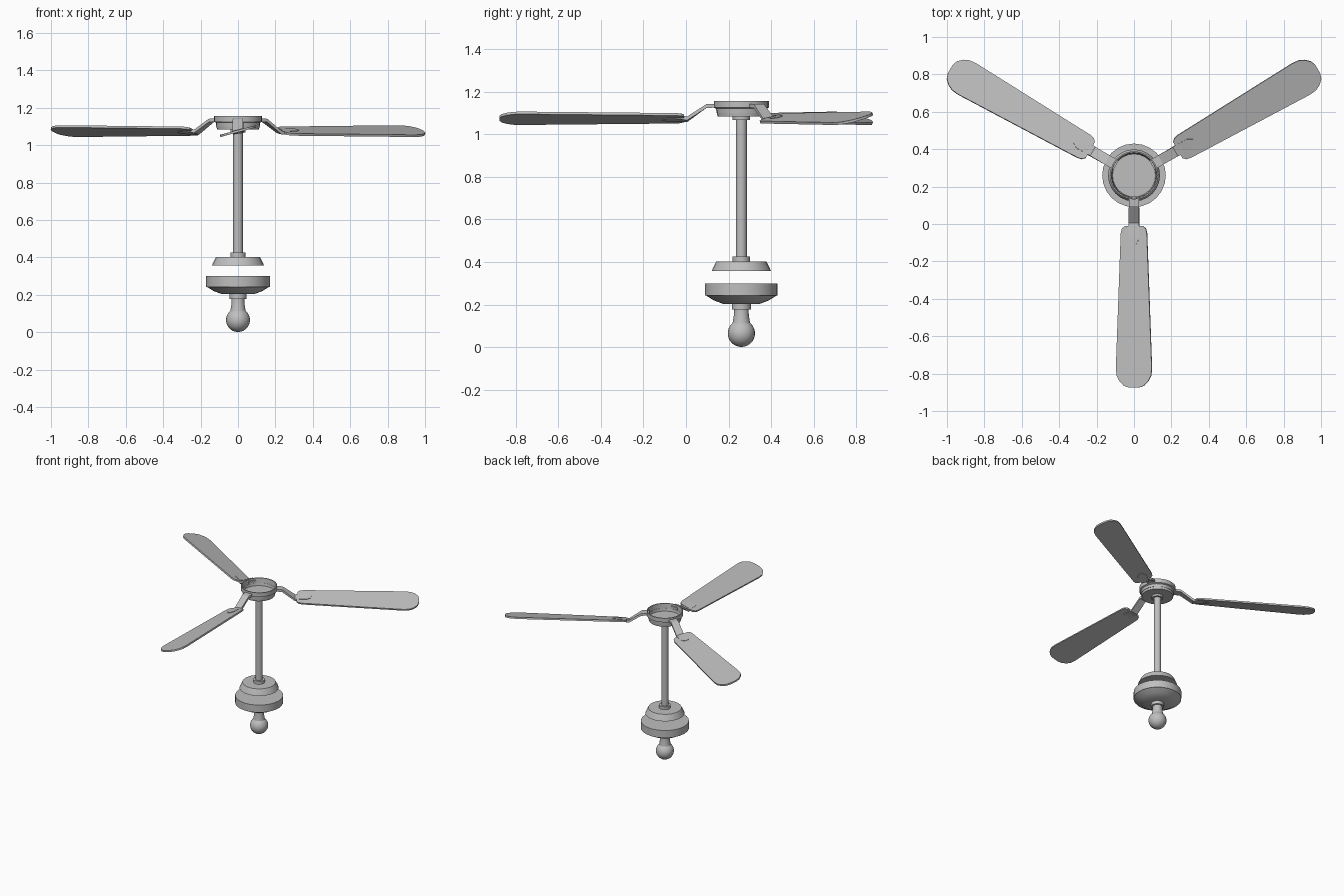
import bpy, bmesh, math
from mathutils import Matrix, Vector

cube = bpy.data.objects.get("Cube")
if cube:
    bpy.data.objects.remove(cube, do_unlink=True)

CENTRE_Y = 0.26
PITCH = math.radians(15)

grey = bpy.data.materials.new("plain_grey")
grey.use_nodes = True
colour = (0.52, 0.52, 0.52, 1)
grey.diffuse_color = colour
grey.node_tree.nodes["Principled BSDF"].inputs["Base Color"].default_value = colour


def finish(name, bm, smooth=True):
    bmesh.ops.recalc_face_normals(bm, faces=bm.faces)
    mesh = bpy.data.meshes.new(name)
    bm.to_mesh(mesh)
    bm.free()
    mesh.materials.append(grey)
    ob = bpy.data.objects.new(name, mesh)
    bpy.context.collection.objects.link(ob)
    if smooth:
        bpy.ops.object.select_all(action="DESELECT")
        ob.select_set(True)
        bpy.context.view_layer.objects.active = ob
        bpy.ops.object.shade_smooth_by_angle(angle=math.radians(30))
    return ob


def lathe(name, profile, sides=24):
    """Spin a (radius, height) profile about the fan axis."""
    bm = bmesh.new()
    verts = [bm.verts.new((r, CENTRE_Y, z)) for r, z in profile]
    edges = [bm.edges.new(pair) for pair in zip(verts, verts[1:])]
    bmesh.ops.spin(bm, geom=verts + edges, cent=(0, CENTRE_Y, 0), axis=(0, 0, 1),
                   angle=math.tau, steps=sides, use_duplicate=False)
    bmesh.ops.remove_doubles(bm, verts=bm.verts, dist=0.0005)
    finish(name, bm)


def pitched(r, w, z, angle, lift=0):
    """Point at distance r along the front blade, offset w across it."""
    return Vector((w * math.cos(angle) - lift * math.sin(angle), -r,
                   z + w * math.sin(angle) + lift * math.cos(angle)))


def place(bm, turn):
    bm.transform(Matrix.Translation((0, CENTRE_Y, 0)) @ Matrix.Rotation(turn, 4, "Z"))


def blade(name, turn):
    # Half outline as (distance, half width), mirrored for the other edge
    half = [(0.27, 0.05), (0.285, 0.066), (0.31, 0.072), (1.03, 0.099), (1.07, 0.095),
            (1.10, 0.08), (1.125, 0.055), (1.135, 0.025)]
    outline = half + [(r, -w) for r, w in reversed(half)]
    bm = bmesh.new()
    low = [bm.verts.new(pitched(r, w, 1.075, PITCH, -0.006)) for r, w in outline]
    face = bm.faces.new(low)
    top = bmesh.ops.extrude_face_region(bm, geom=[face])
    up = pitched(0, 0, 0, PITCH, 0.012)
    bmesh.ops.translate(bm, vec=up, verts=[v for v in top["geom"]
                                           if isinstance(v, bmesh.types.BMVert)])
    place(bm, turn)
    finish(name, bm, smooth=False)


def arm(name, turn):
    # Stations: distance, height, half width, twist
    stations = [(0.11, 1.135, 0.028, 0), (0.165, 1.132, 0.028, 0),
                (0.255, 1.07, 0.028, PITCH * 0.6), (0.29, 1.073, 0.03, PITCH),
                (0.34, 1.075, 0.03, PITCH), (0.37, 1.075, 0.012, PITCH)]
    bm = bmesh.new()
    rings = []
    for r, z, w, a in stations:
        rings.append([bm.verts.new(pitched(r, x, z, a, h))
                      for x, h in ((-w, -0.009), (w, -0.009), (w, 0.009), (-w, 0.009))])
    for a, b in zip(rings, rings[1:]):
        for i in range(4):
            j = (i + 1) % 4
            bm.faces.new((a[i], a[j], b[j], b[i]))
    bm.faces.new(rings[0])
    bm.faces.new(rings[-1])
    place(bm, turn)
    finish(name, bm, smooth=False)


# Bulb: round globe running into a narrow neck
globe = [(0.064 * math.sin(t), 0.065 - 0.064 * math.cos(t))
         for t in (math.radians(140) * i / 10 for i in range(11))]
lathe("bulb", [(0, globe[0][1])] + globe[1:] + [(0.035, 0.15), (0.034, 0.18), (0, 0.18)])
lathe("bulb_collar", [(0, 0.178), (0.045, 0.178), (0.045, 0.21), (0, 0.21)])

# Canopy: lower housing and the separate cap above it
lathe("lower_housing", [(0, 0.203), (0.085, 0.203), (0.13, 0.22), (0.165, 0.242),
                        (0.17, 0.242), (0.17, 0.30), (0, 0.30)])
lathe("upper_cap", [(0, 0.357), (0.139, 0.357), (0.134, 0.37), (0.118, 0.402), (0, 0.402)])

# Rod with a collar at each end
lathe("rod", [(0, 0.40), (0.026, 0.40), (0.026, 1.085), (0, 1.085)], 16)
lathe("rod_lower_collar", [(0, 0.40), (0.041, 0.40), (0.041, 0.425), (0, 0.425)], 16)
lathe("rod_upper_collar", [(0, 1.067), (0.041, 1.067), (0.041, 1.085), (0, 1.085)], 16)

# Hub: shallow open bowl
lathe("hub", [(0, 1.083), (0.112, 1.083), (0.118, 1.12), (0.129, 1.125), (0.129, 1.157),
              (0.122, 1.157), (0.117, 1.10), (0, 1.10)])

# Three blades and their cranked arms
for i, side in enumerate(("front", "left", "right")):
    blade(side + "_blade", i * math.tau / 3)
    arm(side + "_arm", i * math.tau / 3)
